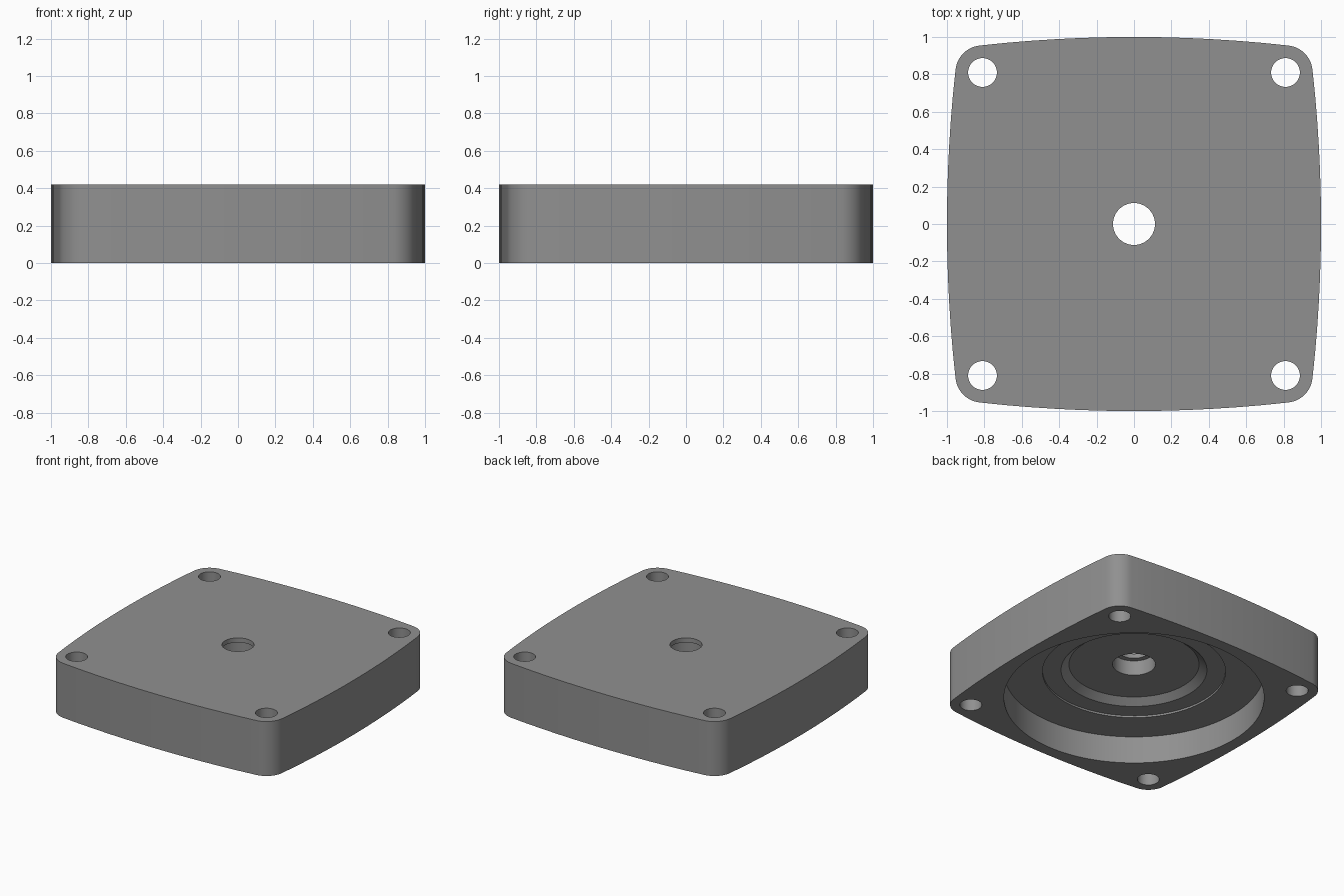
import bpy, bmesh, math
from mathutils import Matrix

if "Cube" in bpy.data.objects:
    bpy.data.objects.remove(bpy.data.objects["Cube"])

HEIGHT = 0.42
HOLE_POS = 0.81      # corner hole and corner rounding centre
CORNER_R = 0.145
SIDE_R = 7.46        # radius of the bulging sides

grey = bpy.data.materials.new("metal grey")
grey.diffuse_color = (0.28, 0.28, 0.28, 1)
grey.use_nodes = True
grey.node_tree.nodes["Principled BSDF"].inputs["Base Color"].default_value = grey.diffuse_color


def make_object(name, bm):
    bmesh.ops.recalc_face_normals(bm, faces=bm.faces)
    mesh = bpy.data.meshes.new(name)
    bm.to_mesh(mesh)
    bm.free()
    obj = bpy.data.objects.new(name, mesh)
    mesh.materials.append(grey)
    bpy.context.collection.objects.link(obj)
    return obj


def lathe(name, profile, steps=96):
    bm = bmesh.new()
    verts = [bm.verts.new((r, 0, z)) for r, z in profile]
    edges = [bm.edges.new(pair) for pair in zip(verts, verts[1:])]
    bmesh.ops.spin(bm, geom=verts + edges, cent=(0, 0, 0), axis=(0, 0, 1),
                   angle=math.tau, steps=steps, use_duplicate=False)
    bmesh.ops.remove_doubles(bm, verts=bm.verts, dist=0.0001)
    return make_object(name, bm)


# Outline: four shallow arcs joined by tangent rounded corners
tangent = math.atan2(HOLE_POS, HOLE_POS + SIDE_R - 1)
quarter = []
for i in range(12):                      # right side, going upward
    a = -tangent + 2 * tangent * i / 12
    quarter.append((1 - SIDE_R + SIDE_R * math.cos(a), SIDE_R * math.sin(a)))
for i in range(12):                      # upper right corner
    a = tangent + (math.pi / 2 - 2 * tangent) * i / 12
    quarter.append((HOLE_POS + CORNER_R * math.cos(a), HOLE_POS + CORNER_R * math.sin(a)))

# Housing body
bm = bmesh.new()
ring = []
for k in range(4):
    c, s = round(math.cos(k * math.pi / 2)), round(math.sin(k * math.pi / 2))
    ring += [bm.verts.new((c * x - s * y, s * x + c * y, 0)) for x, y in quarter]
base = bm.faces.new(ring)
top = bmesh.ops.extrude_face_region(bm, geom=[base], use_keep_orig=True)["geom"]
bmesh.ops.translate(bm, vec=(0, 0, HEIGHT), verts=[v for v in top if isinstance(v, bmesh.types.BMVert)])
housing = make_object("housing", bm)

# Stepped recess underneath, with the centre bore and its lip
recess = lathe("recess_cutter", [
    (0, -0.1), (0.91, -0.1), (0.91, 0.21), (0.64, 0.21), (0.64, 0.225),
    (0.51, 0.225), (0.455, 0.27), (0.15, 0.27), (0.15, 0.385),
    (0.112, 0.385), (0.112, 0.5), (0, 0.5)])

# Corner screw holes
bm = bmesh.new()
for sx in (-1, 1):
    for sy in (-1, 1):
        bmesh.ops.create_cone(bm, cap_ends=True, segments=40, radius1=0.077, radius2=0.077, depth=1,
                              matrix=Matrix.Translation((sx * HOLE_POS, sy * HOLE_POS, HEIGHT / 2)))
holes = make_object("hole_cutter", bm)

# Cut, then remove the cutters
bpy.context.view_layer.objects.active = housing
housing.select_set(True)
for cutter in (recess, holes):
    cutter.hide_render = True
    mod = housing.modifiers.new("cut", 'BOOLEAN')
    mod.operation = 'DIFFERENCE'
    mod.solver = 'EXACT'
    mod.object = cutter
    bpy.ops.object.modifier_apply(modifier=mod.name)
    bpy.data.objects.remove(cutter)

bpy.ops.object.shade_smooth_by_angle(angle=math.radians(30))
